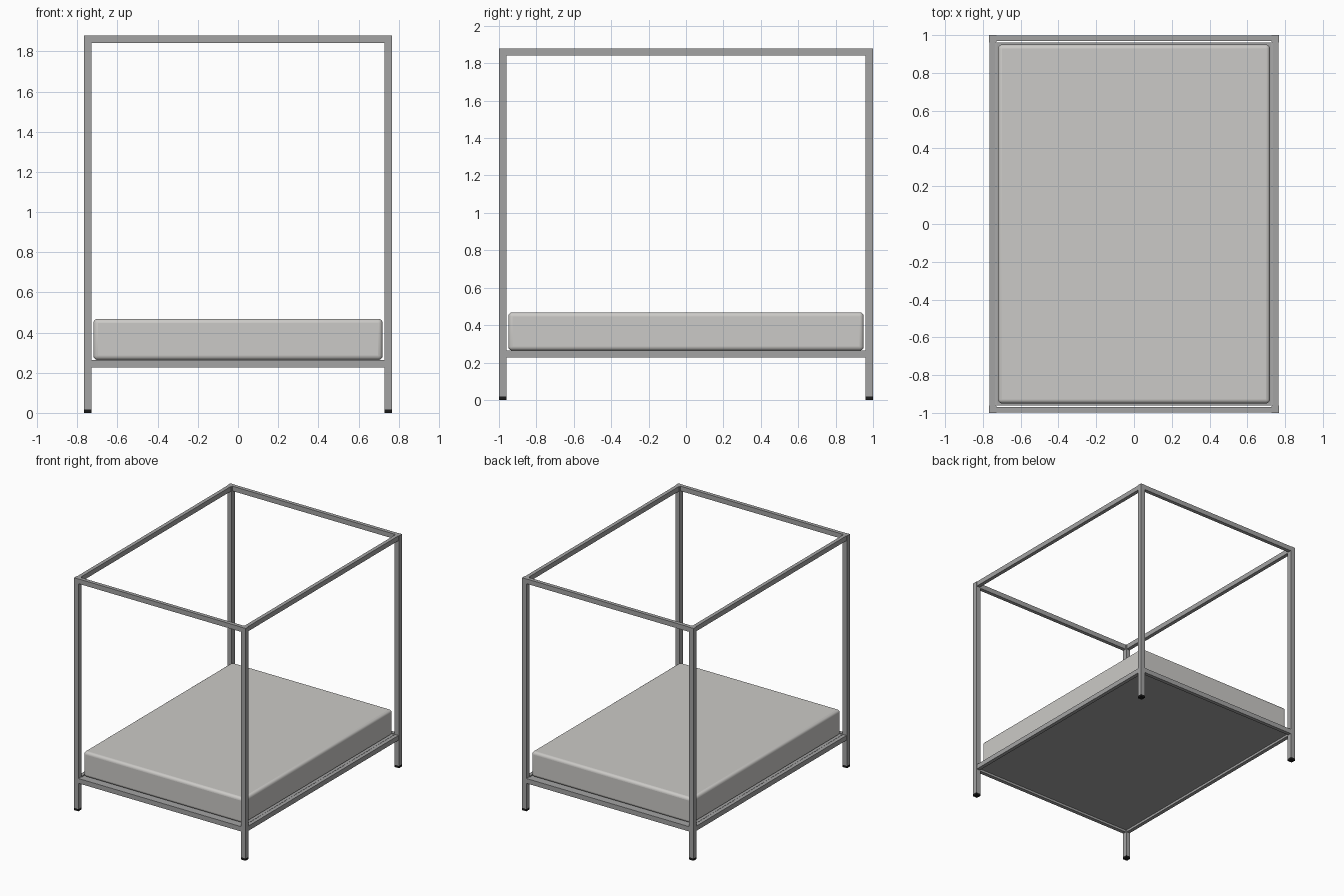
import bpy

W, L, H = 0.768, 1.0, 1.88   # half width, half length, height
T = 0.039                    # tube thickness

if "Cube" in bpy.data.objects:
    bpy.data.objects.remove(bpy.data.objects["Cube"], do_unlink=True)


def material(name, rgb):
    m = bpy.data.materials.new(name)
    m.use_nodes = True
    color = (*rgb, 1)
    m.diffuse_color = color
    m.node_tree.nodes["Principled BSDF"].inputs["Base Color"].default_value = color
    return m


metal = material("grey metal", (0.37, 0.37, 0.37))
fabric = material("pale fabric", (0.6, 0.59, 0.57))
rubber = material("black rubber", (0.01, 0.01, 0.01))


def box(name, center, size, mat, bevel=0, segments=1):
    bpy.ops.mesh.primitive_cube_add(size=1, location=center)
    ob = bpy.context.object
    ob.name = name
    ob.scale = size
    bpy.ops.object.transform_apply(location=False, rotation=False, scale=True)
    ob.data.materials.append(mat)
    if bevel:
        mod = ob.modifiers.new("rounded edges", "BEVEL")
        mod.width = bevel
        mod.segments = segments
        bpy.ops.object.shade_smooth_by_angle()
    return ob


# Corner posts with rubber feet
FOOT = 0.018
for sx, side in ((1, "left"), (-1, "right")):
    for sy, end in ((-1, "front"), (1, "back")):
        x, y = sx * (W - T / 2), sy * (L - T / 2)
        box(f"{end}_{side}_post", (x, y, (H + FOOT) / 2), (T, T, H - FOOT), metal)
        box(f"{end}_{side}_foot", (x, y, FOOT / 2), (T, T, FOOT), rubber)

# Canopy and bed rails, slightly slimmer than the posts
R = 0.03
inset = 0.004
for level, z in (("bed", 0.245), ("canopy", H - T / 2)):
    for s, side, end in ((1, "left", "back"), (-1, "right", "front")):
        box(f"{level}_{side}_rail", (s * (W - inset - R / 2), 0, z),
            (R, 2 * (L - T), T), metal)
        box(f"{level}_{end}_rail", (0, s * (L - inset / 2 - R / 2), z),
            (2 * (W - T), R, T), metal)

# Base panel held inside the bed rails
box("base_panel", (0, 0, 0.25), (2 * (W - 0.04), 2 * (L - 0.038), 0.022), metal)

# Mattress
box("mattress", (0, 0, 0.366), (1.44, 1.9, 0.205), fabric, 0.022, 4)
